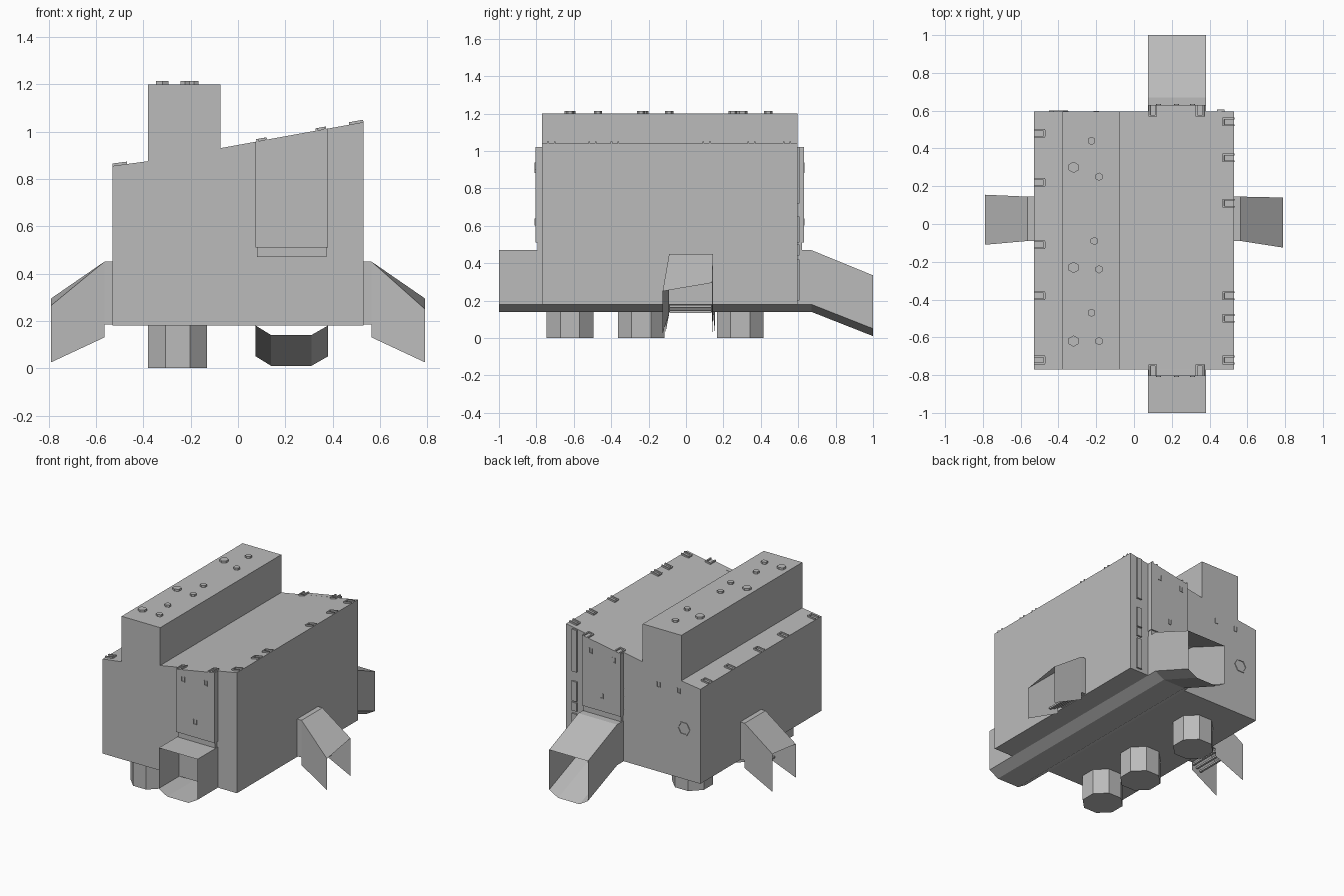
import bpy
import bmesh
from math import pi, cos, sin, atan2
from mathutils import Matrix, Vector

cube = bpy.data.objects.get("Cube")
if cube:
    bpy.data.objects.remove(cube, do_unlink=True)

grey = bpy.data.materials.new("plain grey")
grey.use_nodes = True
grey.diffuse_color = (0.5, 0.5, 0.5, 1)
grey.node_tree.nodes["Principled BSDF"].inputs["Base Color"].default_value = (0.5, 0.5, 0.5, 1)


def make(name, bm, fix=True):
    if fix:
        bmesh.ops.recalc_face_normals(bm, faces=bm.faces)
    me = bpy.data.meshes.new(name)
    bm.to_mesh(me)
    bm.free()
    me.materials.append(grey)
    ob = bpy.data.objects.new(name, me)
    bpy.context.scene.collection.objects.link(ob)
    return ob


def loft(name, rings, caps=True, closed=True):
    """Skin a list of matching point rings."""
    bm = bmesh.new()
    rows = [[bm.verts.new(p) for p in r] for r in rings]
    n = len(rows[0])
    for a, b in zip(rows, rows[1:]):
        for i in range(n if closed else n - 1):
            j = (i + 1) % n
            bm.faces.new((a[i], a[j], b[j], b[i]))
    if caps:
        bm.faces.new(rows[0])
        bm.faces.new(rows[-1])
    return make(name, bm)


def prism(name, profile, y0, y1):
    return loft(name, [[(x, y, z) for x, z in profile] for y in (y0, y1)])


def boxes(name, items):
    """Join boxes given as (matrix, size)."""
    bm = bmesh.new()
    for m, size in items:
        bmesh.ops.create_cube(bm, size=1, matrix=m @ Matrix.Diagonal((*size, 1)))
    return make(name, bm)


def roof(x):
    return 0.944 + 0.182 * x


# Main housing with raised tower and sloping roof
prism("housing", [(-.53, .18), (-.53, .855), (-.38, .875), (-.38, 1.2), (-.075, 1.2),
                  (-.075, .93), (.53, 1.04), (.53, .18)], -.77, .595)

# Front and back doors, with a sill over each chute
door = [(.075, .51), (.075, roof(.075)), (.38, roof(.38)), (.38, .51)]
sill = [(.08, .47), (.08, .51), (.375, .51), (.375, .47)]
for side, wall, out in (("front", -.77, -.805), ("back", .595, .63)):
    prism(side + "_door", door, wall, out)
    prism(side + "_sill", sill, wall, out * .985)

# Conveyor duct: open front chute, belly and drooping back chute
def duct(y, top, low, drop):
    return [(.075, y, low), (.075, y, top), (.38, y, top), (.38, y, low),
            (.31, y, low - drop), (.14, y, low - drop)]


loft("conveyor_duct", [duct(-1, .47, .18, .04), duct(.67, .47, .18, .04),
                       duct(1, .335, .05, .04)], caps=False)

# Raised strip on the back corner
for z0, z1 in ((.2, .42), (.44, .5), (.51, .65), (.72, 1.02)):
    prism("back_strip", [(.44, z0), (.44, z1), (.48, z1), (.48, z0)], .595, .607)

# Side discharge hoods, open underneath and at the end
for name, s, shift in (("left_hood", 1, 0), ("right_hood", -1, .015)):
    def ring(x, y0, y1, low, z0, z1):
        return [(s * x, y0, low), (s * x, y0, z0), (s * x, y1, z1), (s * x, y1, low)]
    loft(name + "_neck", [ring(.53, -.09, .145, .185, .45, .45),
                          ring(.565, -.09, .145, .185, .45, .45)], caps=False)
    loft(name, [ring(.565, -.09, .145, .13, .45, .45),
                ring(.79, -.125 + shift, .14 + shift, .025, .25 + shift, .295)],
         caps=False, closed=False)
    boxes(name + "_slats", [(Matrix.Translation((s * (.575 + .03 * i), .025, .17 - .015 * i)),
                             (.015, .225, .012)) for i in range(3)])

# Octagonal feet
for y in (-.62, -.24, .29):
    bm = bmesh.new()
    bmesh.ops.create_cone(bm, cap_ends=True, segments=8, radius1=.135, radius2=.135, depth=.19,
                          matrix=Matrix.Translation((-.255, y, .095)) @ Matrix.Rotation(pi / 8, 4, 'Z'))
    make("foot", bm)

# Bolts on the tower
for x, y, r in ((-.32, .3, .03), (-.32, -.23, .03), (-.32, -.62, .03), (-.225, .44, .022),
                (-.185, .25, .022), (-.21, -.09, .022), (-.185, -.24, .022),
                (-.225, -.47, .022), (-.185, -.62, .022)):
    bm = bmesh.new()
    bmesh.ops.create_cone(bm, cap_ends=True, segments=6, radius1=r, radius2=r, depth=.015,
                          matrix=Matrix.Translation((x, y, 1.207)))
    make("tower_bolt", bm)


# U-shaped clips
def clip(loc, rot, size=1.0):
    m = Matrix.Translation(loc) @ rot @ Matrix.Scale(size, 4)
    T = Matrix.Translation
    return [(m @ T((0, .018, 0)), (.06, .009, .014)),
            (m @ T((0, -.018, 0)), (.06, .009, .014)),
            (m @ T((-.027, 0, 0)), (.009, .036, .014))]


tilt = Matrix.Rotation(-atan2(.182, 1), 4, 'Y')
low_tilt = Matrix.Rotation(-atan2(.02, .15), 4, 'Y')
turn = lambda a: Matrix.Rotation(a, 4, 'Z')
clips = []
for y in (-.72, -.5, -.38, .11, .35, .54):
    clips += clip((.5, y, roof(.5) + .003), tilt)
for y in (-.72, -.38, -.11, .22, .48):
    clips += clip((-.5, y, .862), low_tilt @ turn(pi))
for x in (.1, .35):
    for y, a in ((-.775, -pi / 2), (.6, pi / 2)):
        clips += clip((x, y, roof(x) + .003), tilt @ turn(a))
boxes("roof_clips", clips)

# Small door handles
upright = Matrix.Rotation(pi / 2, 4, 'X') @ turn(pi / 2)
handles = []
for y in (-.805, .63):
    for x, z in ((.13, .9), (.31, .92), (.225, .62)):
        handles += clip((x, y, z), upright, .6)
for x in (-.2, -.36):
    handles += clip((x, .595, .8), upright, .6)
boxes("door_handles", handles)

# Hexagonal port rim on the back wall
rim = []
for r, y in ((.05, .59), (.05, .6), (.042, .6), (.042, .59)):
    rim.append([(-.4 + r * cos(k * pi / 3), y, .54 + r * sin(k * pi / 3)) for k in range(6)])
loft("back_port_rim", rim, caps=False)
